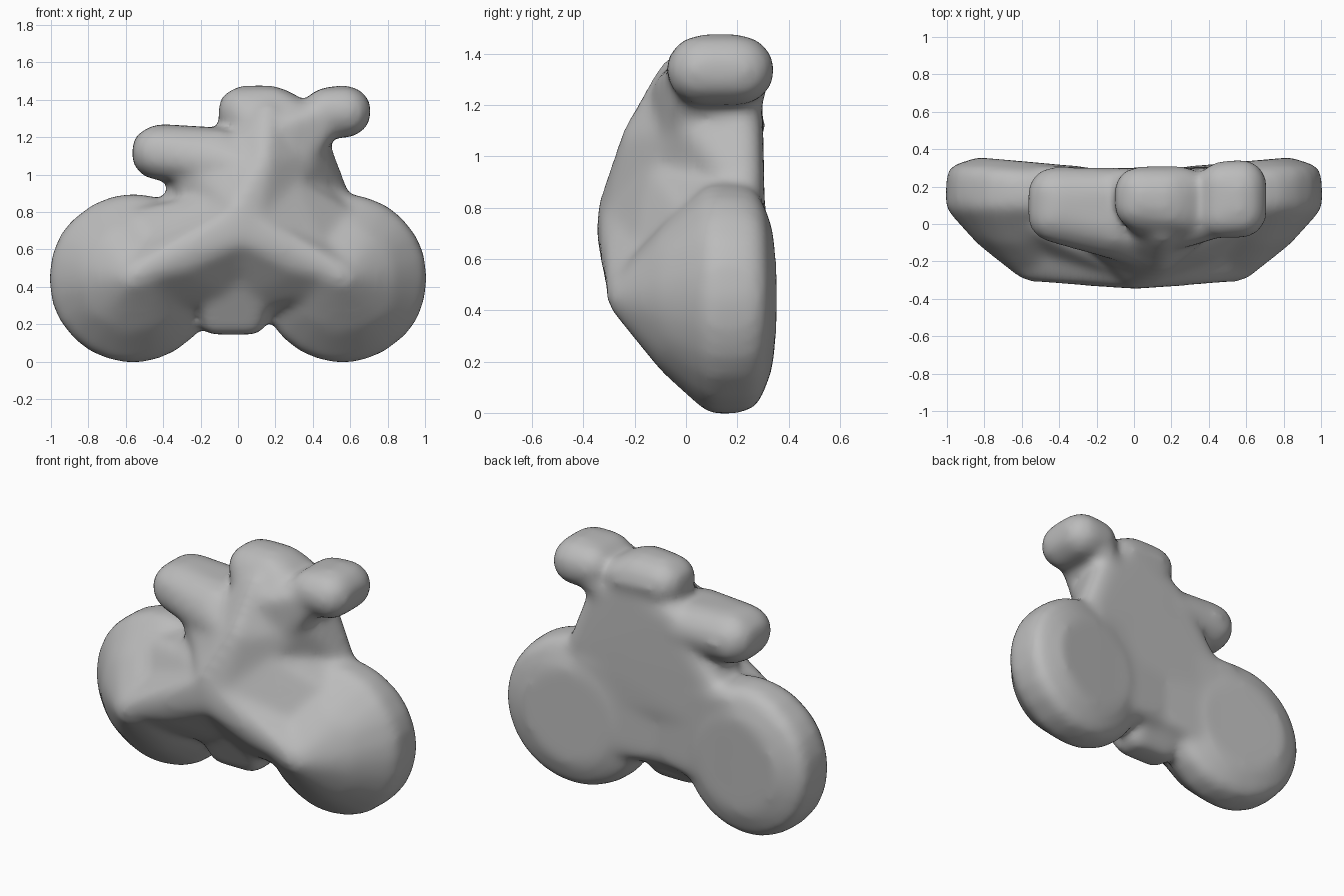
import bpy, bmesh, math
from mathutils import Matrix

bm = bmesh.new()
GROW = 0.006  # makes up for what the smoothing takes off


def blob(balls):
    """Convex hull wrapped round balls given as (x, y, z, radius)."""
    part = bmesh.new()
    for x, y, z, r in balls:
        bmesh.ops.create_icosphere(part, subdivisions=2, radius=r + GROW,
                                   matrix=Matrix.Translation((x, y, z)))
    pts = [v.co.copy() for v in part.verts]
    part.free()
    hull = bmesh.new()
    for p in pts:
        hull.verts.new(p)
    res = bmesh.ops.convex_hull(hull, input=hull.verts[:])
    loose = {g for g in res["geom_interior"] + res["geom_unused"]
             if isinstance(g, bmesh.types.BMVert)}
    bmesh.ops.delete(hull, geom=list(loose), context='VERTS')
    bmesh.ops.recalc_face_normals(hull, faces=hull.faces[:])
    tmp = bpy.data.meshes.new("tmp")
    hull.to_mesh(tmp)
    hull.free()
    bm.from_mesh(tmp)
    bpy.data.meshes.remove(tmp)


def deep(x, z, r, y0, y1):
    """A pair of balls making a stub that runs front to back."""
    return [(x, y0 + r, z, r), (x, y1 - r, z, r)]


# Wheels: rounded rim, domed front, back face tilted towards the middle
def wheel(cx, cz, size):
    balls = [(cx, -0.235, cz, 0.07), (cx * 0.85, -0.235, cz + 0.03, 0.07)]
    for i in range(24):
        a = math.tau * i / 24
        c, s = math.cos(a), math.sin(a)
        for rad, y, r in ((size - 0.085, 0.12, 0.085),
                          (size - 0.22, -0.03, 0.085),
                          (size - 0.09, None, 0.085),
                          (size - 0.17, None, 0.08)):
            x = cx + rad * c
            if y is None:
                y = 0.277 + 0.07 * abs(x) / 0.8 - r - max(0, rad - size + 0.17) * 0.4
            balls.append((x, y, cz + rad * s, r))
    blob(balls)


wheel(-0.56, 0.446, 0.448)
wheel(0.56, 0.446, 0.448)

# Lower body: a ridge from each hub up to the middle, flush at the back
for s in (-1, 1):
    blob([(s * 0.55, -0.235, 0.47, 0.07), (s * 0.3, -0.235, 0.52, 0.07),
          (0.02, -0.272, 0.67, 0.07), (0.0, -0.27, 0.78, 0.07),
          (s * 0.15, 0.0, 0.34, 0.07), (0.0, 0.02, 0.34, 0.07),
          (s * 0.45, 0.235, 0.3, 0.07), (0.0, 0.208, 0.34, 0.07),
          (s * 0.5, 0.238, 0.8, 0.07), (0.0, 0.21, 0.8, 0.07)])

# Shoulders running from the wheel tops to the middle
blob([(-0.56, 0.04, 0.72, 0.09), (-0.45, -0.13, 0.55, 0.08), (0.0, -0.27, 0.76, 0.07),
      (-0.2, -0.13, 0.8, 0.08), (-0.35, 0.15, 0.79, 0.08)])
blob([(0.56, 0.04, 0.74, 0.09), (0.45, -0.13, 0.56, 0.08), (0.05, -0.27, 0.76, 0.07),
      (0.3, -0.08, 0.9, 0.08), (0.5, 0.15, 0.85, 0.08)])

# Engine stub at the bottom
blob([(-0.13, 0.03, 0.21, 0.06), (0.08, 0.03, 0.21, 0.06),
      (-0.13, 0.12, 0.21, 0.06), (0.08, 0.12, 0.21, 0.06),
      (-0.17, -0.09, 0.45, 0.07), (0.14, -0.09, 0.45, 0.07),
      (-0.12, 0.21, 0.36, 0.06), (0.08, 0.21, 0.36, 0.06)])

# Upper body, leaning back towards the top
blob([(0.0, -0.272, 0.8, 0.07), (0.06, -0.272, 0.7, 0.07),
      (0.14, -0.18, 1.07, 0.07), (0.16, -0.03, 1.31, 0.08),
      (-0.33, 0.222, 0.85, 0.07), (-0.31, 0.08, 0.88, 0.07),
      (-0.15, -0.1, 0.95, 0.07), (0.4, 0.04, 1.1, 0.08),
      (0.53, 0.23, 0.86, 0.07), (0.42, 0.222, 1.15, 0.07),
      (-0.3, 0.222, 0.6, 0.07), (0.3, 0.222, 0.6, 0.07),
      (-0.08, 0.222, 1.18, 0.07), (0.25, 0.2, 1.3, 0.09)])

# Seat
blob(deep(-0.425, 1.12, 0.145, -0.1, 0.305) + deep(-0.1, 1.11, 0.135, -0.16, 0.3)
     + [(0.04, -0.14, 1.04, 0.09)])
blob([(-0.28, 0.02, 1.05, 0.09), (-0.3, 0.15, 0.95, 0.08), (-0.22, -0.03, 0.85, 0.08),
      (0.0, -0.22, 0.85, 0.08), (0.05, -0.15, 1.02, 0.09)])

# Top cushion
blob(deep(0.025, 1.338, 0.132, -0.03, 0.305) + deep(0.18, 1.338, 0.132, -0.05, 0.305)
     + deep(0.26, 1.32, 0.11, -0.06, 0.305) + [(0.17, -0.1, 1.17, 0.07)])

# Handle, with a soft neck into the body
blob(deep(0.575, 1.335, 0.136, -0.075, 0.345) + deep(0.47, 1.342, 0.12, -0.075, 0.335))
blob(deep(0.48, 1.32, 0.1, -0.06, 0.325) + deep(0.38, 1.2, 0.1, -0.06, 0.295)
     + [(0.33, -0.03, 1.08, 0.07), (0.25, -0.05, 1.25, 0.08)])

mesh = bpy.data.meshes.new("puffy_bike")
bm.to_mesh(mesh)
bm.free()
obj = bpy.data.objects.new("puffy_bike", mesh)
bpy.context.collection.objects.link(obj)

mat = bpy.data.materials.new("plain grey")
mat.diffuse_color = (0.5, 0.5, 0.5, 1)
mesh.materials.append(mat)

# Fuse the parts into one soft skin
fuse = obj.modifiers.new("fuse", 'REMESH')
fuse.mode = 'VOXEL'
fuse.voxel_size = 0.022
fuse.use_smooth_shade = True
soft = obj.modifiers.new("soften", 'SMOOTH')
soft.factor = 0.5
soft.iterations = 18
